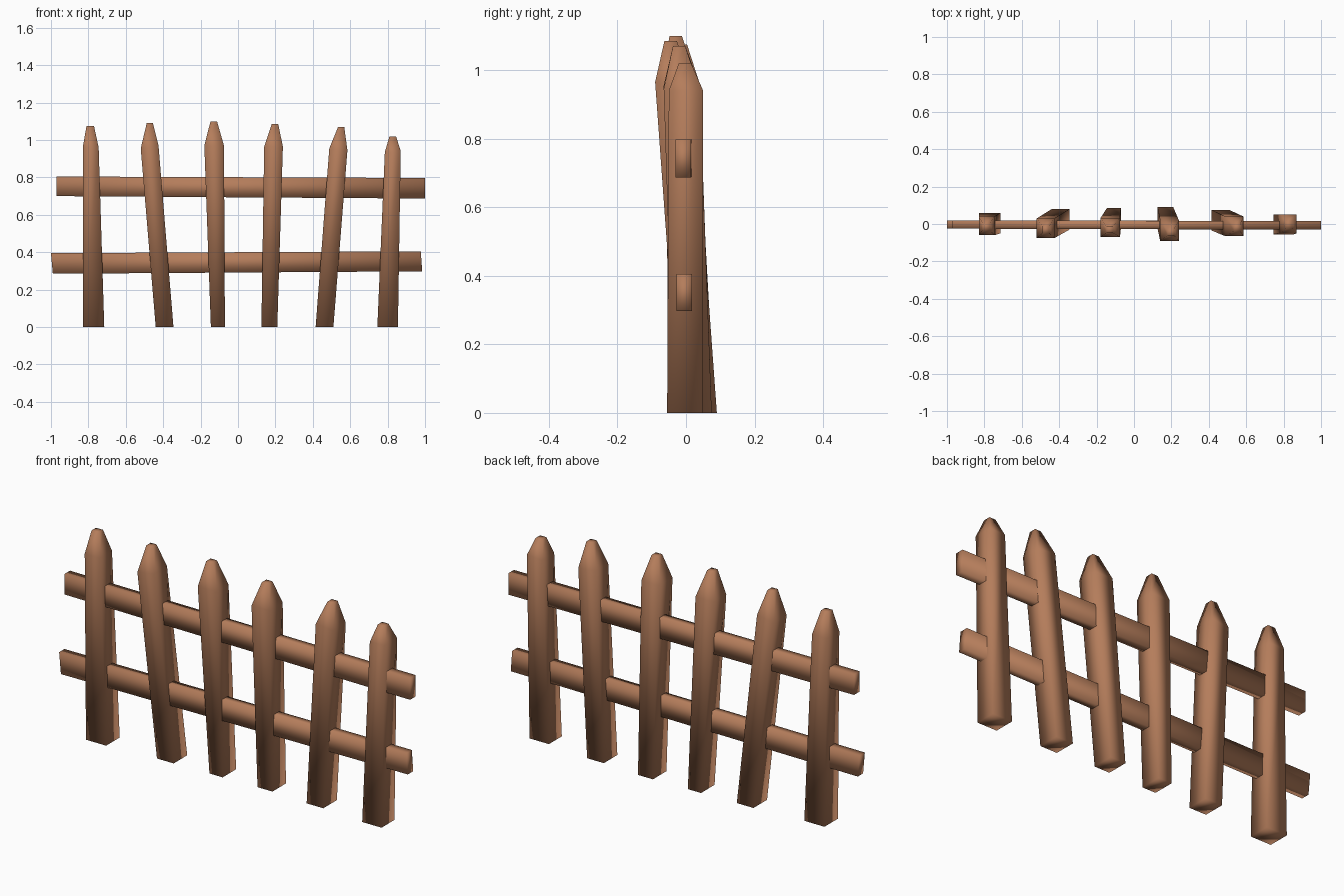
import bpy

if "Cube" in bpy.data.objects:
    bpy.data.objects.remove(bpy.data.objects["Cube"])

# One brown wood for the whole fence
wood = bpy.data.materials.new("brown wood")
wood.diffuse_color = (0.46, 0.205, 0.105, 1)
wood.use_nodes = True
wood.node_tree.nodes["Principled BSDF"].inputs["Base Color"].default_value = wood.diffuse_color


def loft(name, rings):
    """Closed solid through a list of four-point rings."""
    verts = [p for ring in rings for p in ring]
    faces = [(3, 2, 1, 0)]
    for r in range(len(rings) - 1):
        a, b = 4 * r, 4 * r + 4
        for i in range(4):
            j = (i + 1) % 4
            faces.append((a + i, a + j, b + j, b + i))
    n = len(verts)
    faces.append((n - 4, n - 3, n - 2, n - 1))
    mesh = bpy.data.meshes.new(name)
    mesh.from_pydata(verts, [], faces)
    mesh.materials.append(wood)
    for poly in mesh.polygons:
        poly.use_smooth = True
    obj = bpy.data.objects.new(name, mesh)
    bpy.context.collection.objects.link(obj)
    return obj


def square(x0, x1, y0, y1, zl, zr):
    """Horizontal ring; left and right heights may differ."""
    return [(x0, y0, zl), (x1, y0, zr), (x1, y1, zr), (x0, y1, zl)]


# Leaning pickets: (x, y range) at foot, shoulder (with left/right z), tip (x, y centre, z)
pickets = [
    ((-.83, -.715, -.05, .06), (-.83, -.745, -.06, .04, .96, .96), (-.81, -.77, -.015, 1.075)),
    ((-.44, -.345, -.03, .08), (-.52, -.425, -.075, .03, .955, .97), (-.488, -.455, -.03, 1.09)),
    ((-.145, -.07, -.025, .085), (-.18, -.075, -.07, .03, .97, .97), (-.147, -.112, -.03, 1.10)),
    ((.125, .21, -.02, .09), (.14, .24, -.09, .02, .965, .965), (.18, .215, -.045, 1.085)),
    ((.415, .51, -.035, .075), (.488, .585, -.065, .04, .955, .945), (.535, .568, -.02, 1.07)),
    ((.745, .855, -.055, .05), (.785, .87, -.05, .05, .935, .94), (.81, .845, -.003, 1.02)),
]
for i, (foot, shoulder, (tx0, tx1, ty, tz)) in enumerate(pickets, 1):
    loft(f"picket_{i}", [
        square(*foot, 0, 0),
        square(*shoulder),
        square(tx0, tx1, ty - .018, ty + .018, tz, tz),
    ])


def rail(name, left, right):
    """Board between two ends given as (x top, x bottom, y0, y1, z0, z1)."""
    def end(xt, xb, y0, y1, z0, z1):
        return [(xb, y0, z0), (xb, y1, z0), (xt, y1, z1), (xt, y0, z1)]
    loft(name, [end(*left), end(*right)])


# Cross rails
rail("upper_rail", (-.97, -.97, -.025, .02, .70, .805), (1.0, 1.0, -.03, .015, .687, .797))
rail("lower_rail", (-1.0, -.99, -.025, .018, .285, .395), (.977, .985, -.027, .017, .298, .405))
